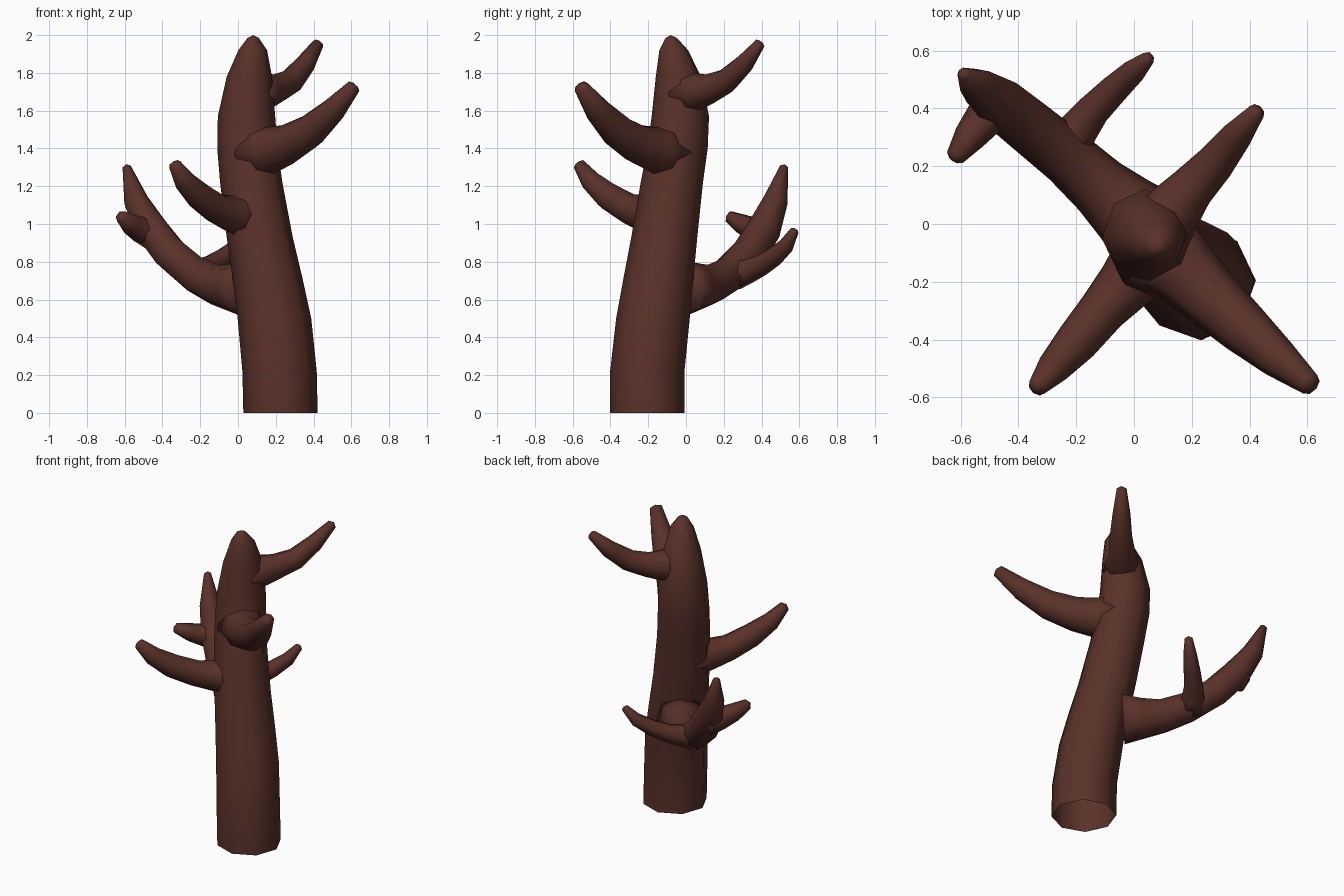
import bpy, bmesh, math
from mathutils import Vector

bark = bpy.data.materials.new("bark")
bark.diffuse_color = (0.10, 0.031, 0.022, 1)


def limb(name, rings, sides=8, level=False, open_base=False):
    """Tapered tube through (x, y, z, radius) rings, closed by a blunt point."""
    pts = [Vector(r[:3]) for r in rings]
    bm = bmesh.new()
    loops = []
    for i, p in enumerate(pts):
        t = (pts[min(i + 1, len(pts) - 1)] - pts[max(i - 1, 0)]).normalized()
        if level:
            u, v = Vector((1, 0, 0)), Vector((0, 1, 0))
        else:
            u = Vector((0, 0, 1)).cross(t).normalized()
            v = t.cross(u)
        r = rings[i][3]
        loops.append([bm.verts.new(p + r * (math.cos(a) * u + math.sin(a) * v))
                      for a in (2 * math.pi * k / sides + 0.05 for k in range(sides))])
    for a, b in zip(loops, loops[1:]):
        for k in range(sides):
            j = (k + 1) % sides
            bm.faces.new((a[k], a[j], b[j], b[k]))
    # pointed end
    d = (pts[-1] - pts[-2]).normalized()
    tip = bm.verts.new(pts[-1] + d * rings[-1][3] * 0.5)
    for k in range(sides):
        bm.faces.new((loops[-1][k], loops[-1][(k + 1) % sides], tip))
    if not open_base:
        bm.faces.new(loops[0][::-1])
    bmesh.ops.recalc_face_normals(bm, faces=bm.faces)
    for f in bm.faces:
        f.smooth = True
    me = bpy.data.meshes.new(name)
    bm.to_mesh(me)
    bm.free()
    me.materials.append(bark)
    ob = bpy.data.objects.new(name, me)
    bpy.context.collection.objects.link(ob)
    return ob


# leaning trunk, open underneath
limb("trunk", [
    (.225, -.205, 0, .197), (.22, -.205, .22, .197), (.193, -.175, .5, .195),
    (.155, -.145, .72, .185), (.115, -.115, .93, .175), (.07, -.075, 1.22, .165),
    (.05, -.045, 1.4, .16), (.045, -.03, 1.57, .152), (.06, -.04, 1.78, .12),
    (.078, -.065, 1.92, .076), (.08, -.078, 1.985, .03)], level=True, open_base=True)

# four main branches, flared where they leave the trunk
limb("front_right_branch", [
    (.08, -.08, 1.37, .15), (.17, -.16, 1.39, .125), (.26, -.25, 1.42, .108),
    (.38, -.36, 1.49, .092), (.50, -.465, 1.60, .07), (.61, -.555, 1.725, .04)])
limb("front_left_branch", [
    (.05, -.12, 1.04, .13), (-.03, -.21, 1.05, .10), (-.11, -.30, 1.08, .083),
    (-.20, -.41, 1.145, .075), (-.28, -.50, 1.225, .058), (-.335, -.565, 1.315, .034)])
limb("back_right_branch", [
    (.08, -.03, 1.69, .11), (.145, .06, 1.70, .098), (.20, .125, 1.715, .08),
    (.28, .21, 1.755, .068), (.355, .305, 1.845, .054), (.425, .39, 1.955, .03)])
limb("back_left_branch", [
    (.06, -.03, .66, .16), (-.03, .05, .665, .13), (-.12, .13, .68, .108),
    (-.23, .23, .735, .098), (-.36, .335, .845, .094), (-.46, .415, .975, .09),
    (-.54, .475, 1.125, .066), (-.59, .52, 1.305, .022)])

# two twigs forking from the back left branch
limb("outer_twig", [
    (-.45, .43, .945, .085), (-.515, .37, .97, .07), (-.57, .30, 1.0, .056),
    (-.62, .23, 1.04, .033)], sides=6)
limb("inner_twig", [
    (-.24, .25, .73, .09), (-.195, .325, .75, .07), (-.14, .395, .78, .058),
    (-.07, .465, .825, .051), (0, .53, .885, .042), (.05, .575, .965, .024)], sides=6)
